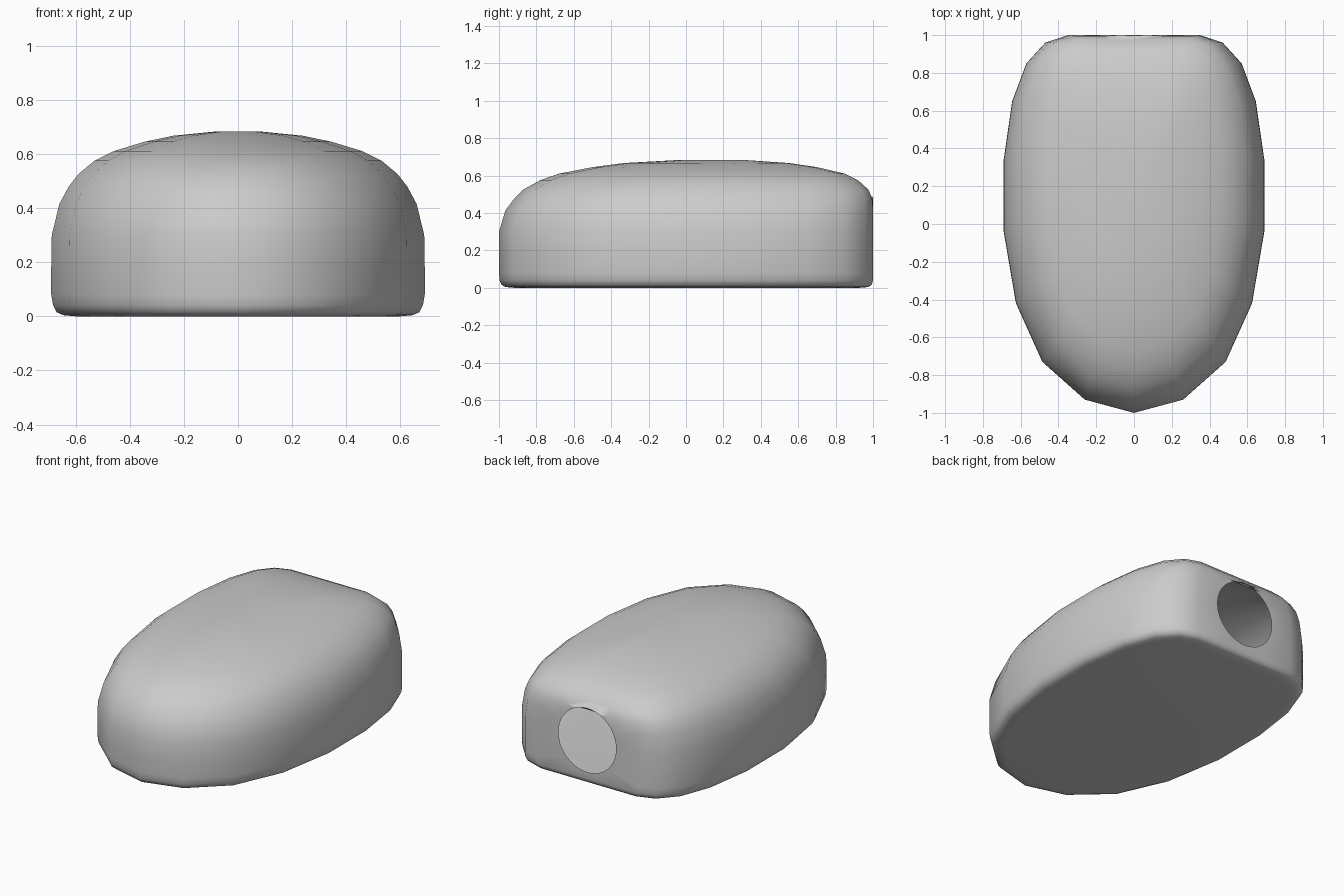
import bpy, bmesh
from math import cos, sin, pi

if "Cube" in bpy.data.objects:
    bpy.data.objects.remove(bpy.data.objects["Cube"])

# Half outline seen from above, from the front tip round to the middle of the back
HALF = [(0, -1), (.26, -.93), (.485, -.73), (.625, -.42), (.69, -.04), (.69, .34),
        (.645, .65), (.57, .85), (.47, .96), (.35, 1), (.17, 1), (0, 1)]
OUTLINE = HALF + [(-x, y) for x, y in HALF[-2:0:-1]]

# Height, half width, front y, back y of each level
LEVELS = [(0, .60, -.92, .93), (.004, .645, -.965, .975), (.015, .67, -.985, .992),
          (.04, .683, -.997, 1), (.08, .69, -1, 1), (.18, .69, -1, 1), (.30, .688, -1, 1),
          (.415, .66, -.965, 1), (.48, .625, -.915, .995), (.525, .59, -.87, .975),
          (.575, .53, -.78, .92), (.61, .46, -.68, .85), (.645, .345, -.50, .70),
          (.667, .24, -.33, .55), (.682, .09, -.06, .33)]
HOLE_Z, HOLE_R, SIDES = .285, .205, 40

bm = bmesh.new()
rings = []
for z, w, front, back in LEVELS:
    rings.append([bm.verts.new((x * w / .69, front + (y + 1) / 2 * (back - front), z))
                  for x, y in OUTLINE])

# Shell walls, leaving out the flat middle of the back where the opening sits
n = len(OUTLINE)
b = len(HALF) - 1
for k in range(len(rings) - 1):
    low, high = rings[k], rings[k + 1]
    for i in range(n):
        if b - 2 <= i < b + 2 and 3 <= k <= 7:
            continue
        j = (i + 1) % n
        bm.faces.new((low[i], low[j], high[j], high[i]))
bm.faces.new(rings[0][::-1])
bm.faces.new(rings[-1])

# Round opening joined to the gap in the back wall
gap = [e for e in bm.edges if e.is_boundary]
circle = [bm.verts.new((HOLE_R * cos(2 * pi * i / SIDES), 1, HOLE_Z + HOLE_R * sin(2 * pi * i / SIDES)))
          for i in range(SIDES)]
rim = [bm.edges.new((circle[i], circle[(i + 1) % SIDES])) for i in range(SIDES)]
bmesh.ops.bridge_loops(bm, edges=gap + rim)
bmesh.ops.recalc_face_normals(bm, faces=bm.faces[:])
# Keep the underside pointing down
if min(bm.faces, key=lambda f: f.calc_center_median().z).normal.z > 0:
    bmesh.ops.reverse_faces(bm, faces=bm.faces[:])

mesh = bpy.data.meshes.new("hollow_body")
bm.to_mesh(mesh)
bm.free()
body = bpy.data.objects.new("hollow_body", mesh)
bpy.context.collection.objects.link(body)
mesh.shade_smooth()
